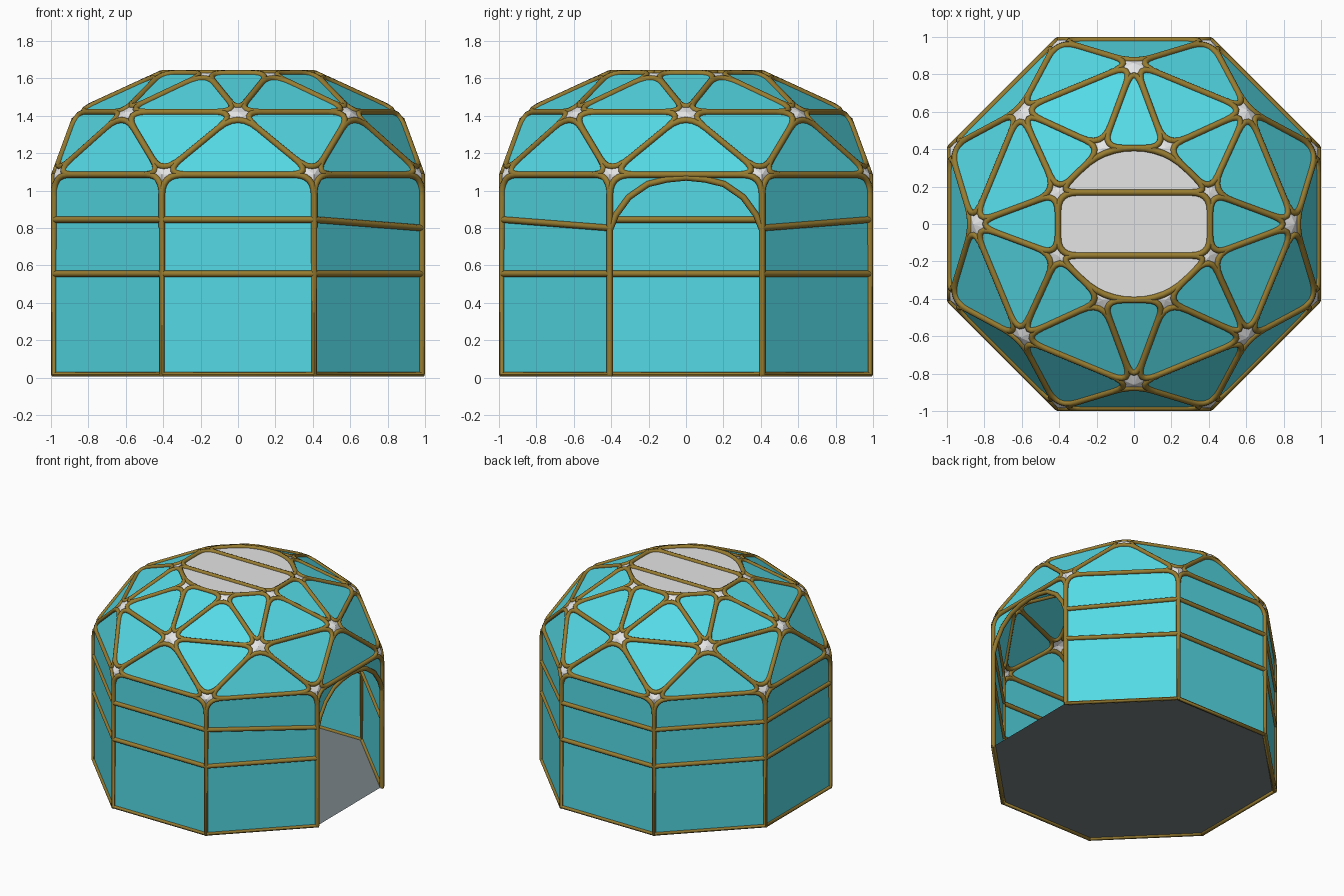
import bpy, bmesh
from math import cos, sin, radians, pi
from mathutils import Vector

cube = bpy.data.objects.get("Cube")
if cube:
    bpy.data.objects.remove(cube, do_unlink=True)

TUBE = 0.017
BASE_Z, EAVE_Z, MID_Z, TOP_Z = 0.017, 1.085, 1.42, 1.628


def material(name, rgb):
    m = bpy.data.materials.new(name)
    m.use_nodes = True
    m.diffuse_color = (*rgb, 1)
    m.node_tree.nodes["Principled BSDF"].inputs["Base Color"].default_value = (*rgb, 1)
    return m


cyan = material("cyan glass", (0.09, 0.70, 0.79))
gold = material("bronze frame", (0.31, 0.20, 0.03))
white = material("pale plate", (0.78, 0.78, 0.78))
grey = material("slate floor", (0.19, 0.225, 0.24))


def ring(radius, z, offset):
    return [Vector((radius * cos(a), radius * sin(a), z))
            for a in (radians(45 * k + offset) for k in range(8))]


def rounded(corners, cuts, steps=6):
    """Round each corner; return the outline and the leftover corner pieces."""
    outline, pieces = [], []
    n = len(corners)
    for i, c in enumerate(corners):
        if not cuts[i]:
            outline.append(c)
            continue
        a = c + (corners[i - 1] - c).normalized() * cuts[i]
        b = c + (corners[(i + 1) % n] - c).normalized() * cuts[i]
        arc = [a * (1 - t) ** 2 + c * 2 * t * (1 - t) + b * t * t
               for t in (s / steps for s in range(steps + 1))]
        outline += arc
        pieces.append([c] + arc[::-1])
    return outline, pieces


def link(name, mesh, mat):
    mesh.materials.clear()
    mesh.materials.append(mat)
    obj = bpy.data.objects.new(name, mesh)
    bpy.context.collection.objects.link(obj)
    return obj


def panels(name, polygons, mat):
    """Flat faces, all turned outwards."""
    bm = bmesh.new()
    for poly in polygons:
        f = bm.faces.new([bm.verts.new(p) for p in poly])
        f.normal_update()
        if f.normal.dot(f.calc_center_median() - Vector((0, 0, 0.6))) < 0:
            f.normal_flip()
    mesh = bpy.data.meshes.new(name)
    bm.to_mesh(mesh)
    bm.free()
    return link(name, mesh, mat)


def tubes(name, paths, closed=True):
    """Round tubes along the given paths, turned into one mesh."""
    curve = bpy.data.curves.new(name + " path", "CURVE")
    curve.dimensions = "3D"
    curve.bevel_depth = TUBE
    curve.bevel_resolution = 2
    curve.use_fill_caps = True
    for path in paths:
        s = curve.splines.new("POLY")
        s.points.add(len(path) - 1)
        for pt, co in zip(s.points, path):
            pt.co = (*co, 1)
        s.use_cyclic_u = closed
    temp = bpy.data.objects.new(name + " path", curve)
    bpy.context.collection.objects.link(temp)
    graph = bpy.context.evaluated_depsgraph_get()
    mesh = bpy.data.meshes.new_from_object(temp.evaluated_get(graph))
    bpy.data.objects.remove(temp, do_unlink=True)
    mesh.name = name
    obj = link(name, mesh, gold)
    bpy.ops.object.select_all(action="DESELECT")
    obj.select_set(True)
    bpy.context.view_layer.objects.active = obj
    bpy.ops.object.shade_smooth_by_angle(angle=radians(50))
    return obj


WALL_R = (1 - TUBE) / cos(pi / 8)
base = ring(WALL_R, BASE_Z, 22.5)
eave = ring(WALL_R, EAVE_Z, 22.5)
mid = ring(0.86, MID_Z, 0)
top = ring(0.44, TOP_Z, 22.5)
hubs = []

# Walls with rounded upper corners and two cross bars; the +x side is the doorway
wall_faces, wall_loops, bars = [], [], []
for k in range(1, 8):
    quad = [base[k - 1], base[k], eave[k], eave[k - 1]]
    outline, pieces = rounded(quad, [0, 0, 0.11, 0.11])
    wall_faces.append(outline)
    wall_loops.append(outline)
    hubs += pieces
    for level in (0.555, None):
        ends = []
        for j in (k - 1, k):
            z = level or (0.80 if j in (0, 7) else 0.845)
            ends.append(Vector((base[j].x, base[j].y, z)))
        bars.append(ends)

# Doorway frame, arch and the spandrel between them
door, pieces = rounded([base[7], base[0], eave[0], eave[7]], [0, 0, 0.11, 0.11])
hubs += pieces
door_frame = door[1:] + door[:1]
x, half = eave[0].x, eave[0].y
side = [(1.0, 0.79), (0.92, 0.87), (0.75, 0.965), (0.5, 1.035), (0.25, 1.06)]
arch = [Vector((x, half * u, z)) for u, z in side]
arch += [Vector((x, 0, 1.07))] + [Vector((x, -p.y, p.z)) for p in arch[::-1]]
wall_faces.append(door[2:] + arch[::-1])

panels("wall_panels", wall_faces, cyan)
tubes("wall_frame", wall_loops)
tubes("wall_bars", bars, closed=False)
tubes("door_frame", [door_frame], closed=False)
tubes("door_arch", [arch], closed=False)

# Dome of two triangulated bands
dome_faces = []
for k in range(8):
    n = (k + 1) % 8
    for tri, cuts in (
        ([eave[k - 1], eave[k], mid[k]], [0.14] * 3),
        ([mid[k], eave[k], mid[n]], [0.14] * 3),
        ([mid[k], mid[n], top[k]], [0.14] * 3),
        ([top[k - 1], top[k], mid[k]], [0.11, 0.11, 0.15]),
    ):
        outline, pieces = rounded(tri, cuts)
        dome_faces.append(outline)
        hubs += pieces
panels("dome_panels", dome_faces, cyan)
tubes("dome_frame", dome_faces)

# Flat roof cap: a middle strip and two side segments
cap = []
for quad, cuts in (
    ([top[0], top[3], top[4], top[7]], [0.1] * 4),
    ([top[0], top[1], top[2], top[3]], [0.1, 0.165, 0.165, 0.1]),
    ([top[4], top[5], top[6], top[7]], [0.1, 0.165, 0.165, 0.1]),
):
    outline, pieces = rounded(quad, cuts)
    cap.append(outline)
    hubs += pieces
panels("roof_cap", cap, white)
tubes("roof_cap_frame", cap)

# Star plates where the frames meet, and the floor
panels("star_plates", hubs, white)
floor = panels("floor", [base], grey)
floor.data.flip_normals()
